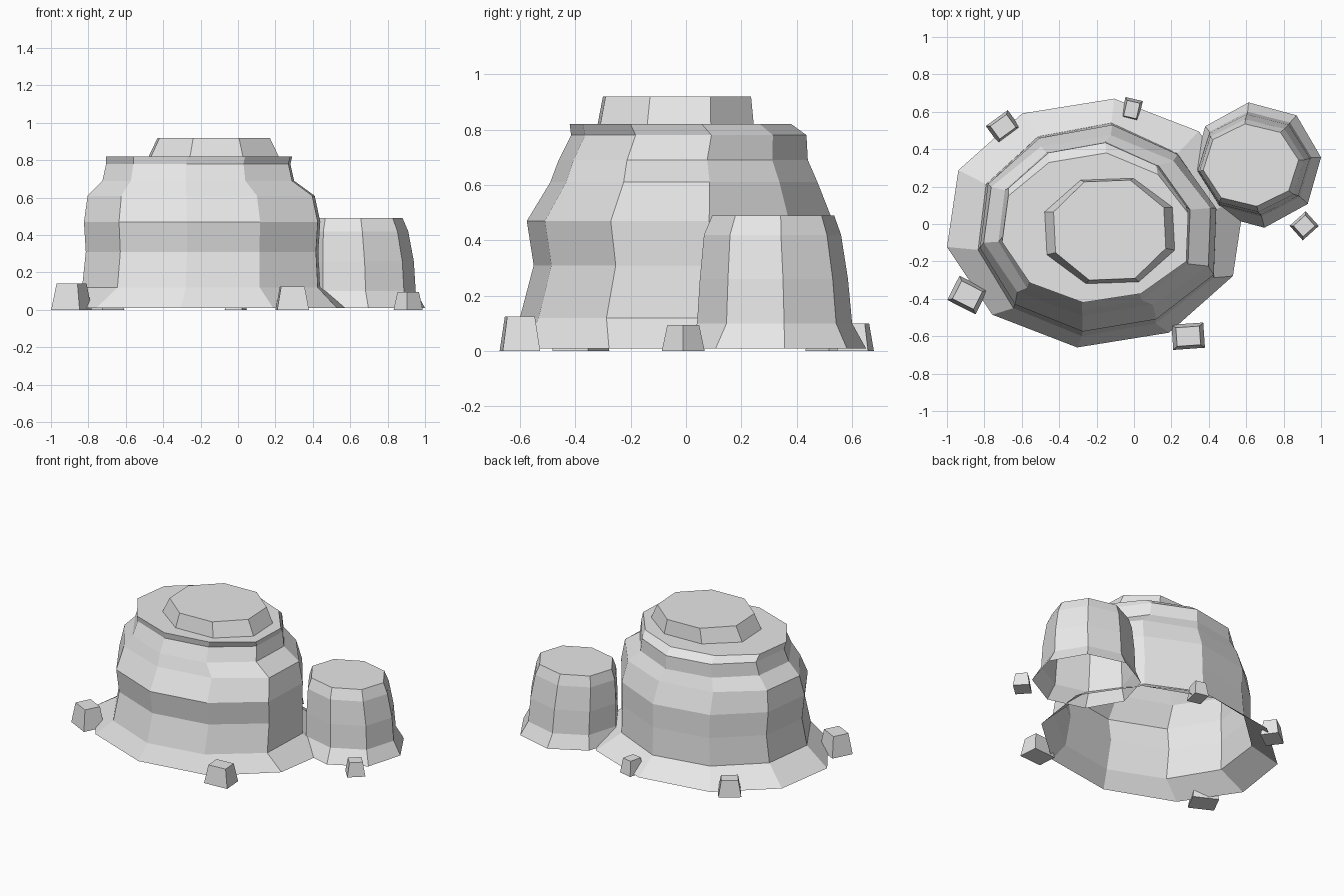
import bpy, bmesh, math

if "Cube" in bpy.data.objects:
    bpy.data.objects.remove(bpy.data.objects["Cube"])

stone = bpy.data.materials.new("pale grey stone")
stone.diffuse_color = (0.8, 0.8, 0.8, 1)
stone.use_nodes = True
stone.node_tree.nodes["Principled BSDF"].inputs["Base Color"].default_value = stone.diffuse_color


def finish(bm, name):
    bmesh.ops.recalc_face_normals(bm, faces=bm.faces)
    me = bpy.data.meshes.new(name)
    bm.to_mesh(me)
    bm.free()
    me.materials.append(stone)
    ob = bpy.data.objects.new(name, me)
    bpy.context.collection.objects.link(ob)
    return ob


def butte(name, rings, sides, start, wobble=None):
    """Stack of oval rings (z, xmin, xmax, ymin, ymax), flat top, open underneath."""
    bm = bmesh.new()
    angles = [math.radians(start) + math.tau * k / sides for k in range(sides)]
    cmax = max(math.cos(a) for a in angles)
    smax = max(math.sin(a) for a in angles)
    loops = []
    for i, (z, x0, x1, y0, y1) in enumerate(rings):
        cx, cy = (x0 + x1) / 2, (y0 + y1) / 2
        rx, ry = (x1 - x0) / 2 / cmax, (y1 - y0) / 2 / smax
        loop = []
        for k, a in enumerate(angles):
            w = wobble[k] if wobble and i else 1
            loop.append(bm.verts.new((cx + rx * w * math.cos(a), cy + ry * w * math.sin(a), z)))
        loops.append(loop)
    for lo, hi in zip(loops, loops[1:]):
        for k in range(sides):
            n = (k + 1) % sides
            bm.faces.new((lo[k], lo[n], hi[n], hi[k]))
    bm.faces.new(loops[-1])
    return finish(bm, name)


# Large terraced butte
butte("main_butte", [
    (0.01, -1.00, 0.59, -0.66, 0.67),
    (0.12, -0.84, 0.44, -0.60, 0.54),
    (0.31, -0.82, 0.43, -0.55, 0.53),
    (0.47, -0.83, 0.44, -0.575, 0.53),
    (0.61, -0.81, 0.41, -0.49, 0.475),
    (0.69, -0.73, 0.30, -0.46, 0.44),
    (0.78, -0.71, 0.28, -0.415, 0.435),
    (0.82, -0.71, 0.29, -0.42, 0.38),
], 10, 11, [1, 0.97, 1, 0.99, 1, 0.99, 1, 1, 1, 1.06])

# Cap rock on top
butte("cap_rock", [
    (0.815, -0.48, 0.22, -0.32, 0.245),
    (0.92, -0.43, 0.17, -0.30, 0.235),
], 8, 25)

# Small side butte
butte("side_butte", [
    (0.01, 0.31, 1.00, -0.02, 0.65),
    (0.10, 0.34, 0.95, 0.04, 0.60),
    (0.26, 0.34, 0.94, 0.05, 0.585),
    (0.42, 0.35, 0.91, 0.065, 0.56),
    (0.49, 0.37, 0.88, 0.095, 0.535),
], 8, 7)

# Loose tapered boulders: x, y, width, depth, height, turn
for i, (x, y, w, d, h, turn) in enumerate([
        (-0.89, -0.38, 0.17, 0.145, 0.14, -27),
        (-0.70, 0.52, 0.145, 0.115, 0.11, 36),
        (-0.012, 0.612, 0.095, 0.115, 0.10, -13),
        (0.29, -0.60, 0.17, 0.135, 0.125, 4),
        (0.91, -0.01, 0.115, 0.105, 0.095, 42)]):
    bm = bmesh.new()
    bmesh.ops.create_cube(bm, size=1)
    for v in bm.verts:
        s = 0.74 if v.co.z > 0 else 1
        v.co = (v.co.x * w * s, v.co.y * d * s, (v.co.z + 0.5) * h)
    ob = finish(bm, f"boulder_{i + 1}")
    ob.location = (x, y, 0)
    ob.rotation_euler.z = math.radians(turn)
